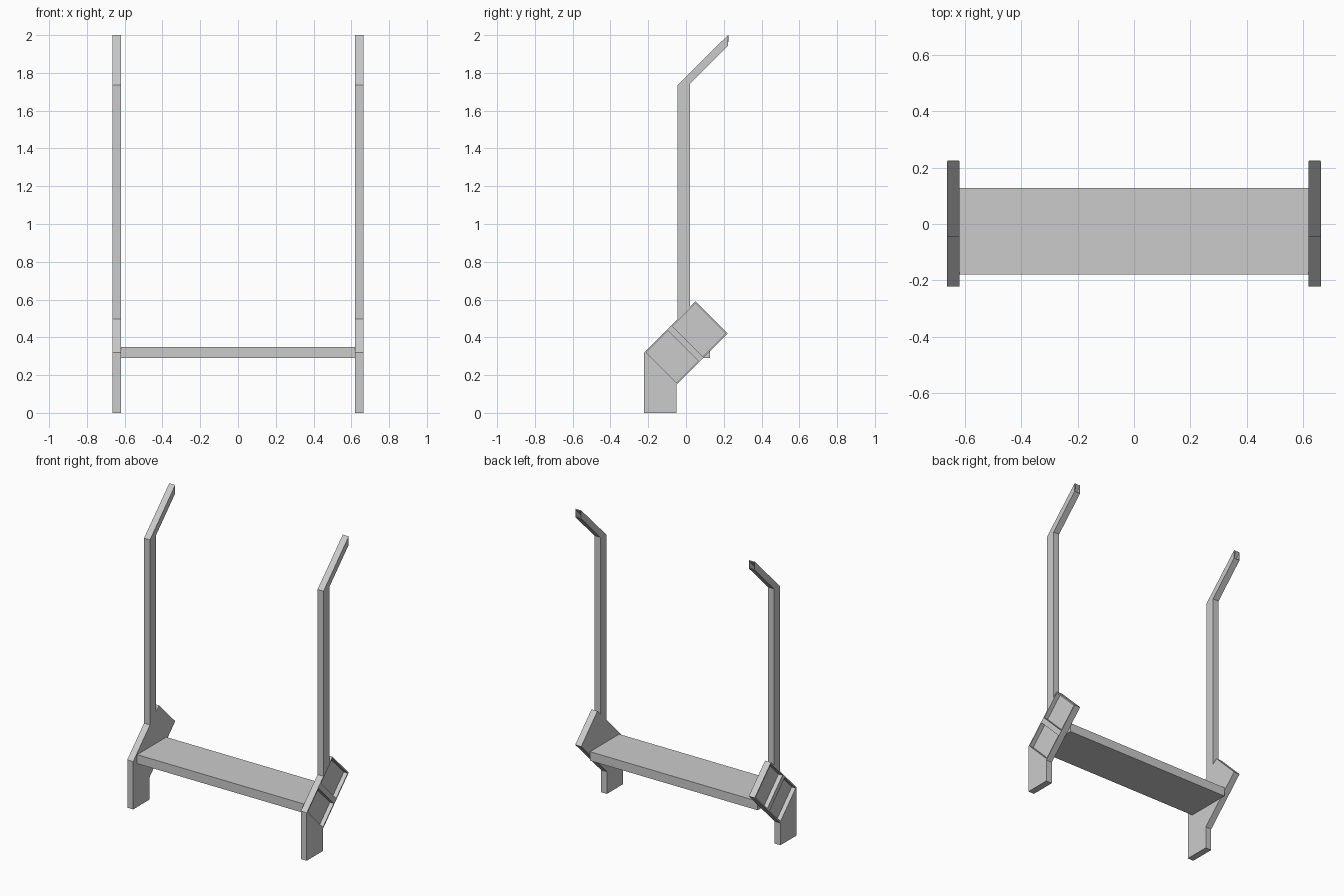
import bpy, bmesh
from mathutils import Vector

old = bpy.data.objects.get("Cube")
if old:
    bpy.data.objects.remove(old, do_unlink=True)

grey = bpy.data.materials.new("light grey")
grey.use_nodes = True
colour = (0.6, 0.6, 0.6, 1)
grey.diffuse_color = colour
grey.node_tree.nodes["Principled BSDF"].inputs["Base Color"].default_value = colour

INNER, OUTER = 0.62, 0.664


def finish(name, bm):
    bmesh.ops.recalc_face_normals(bm, faces=bm.faces)
    mesh = bpy.data.meshes.new(name)
    bm.to_mesh(mesh)
    bm.free()
    mesh.materials.append(grey)
    obj = bpy.data.objects.new(name, mesh)
    bpy.context.scene.collection.objects.link(obj)
    return obj


def add_prism(bm, profile, x0, x1):
    """Extrude a (y, z) outline from x0 to x1."""
    face = bm.faces.new([bm.verts.new((x0, y, z)) for y, z in profile])
    ext = bmesh.ops.extrude_face_region(bm, geom=[face])["geom"]
    verts = [v for v in ext if isinstance(v, bmesh.types.BMVert)]
    bmesh.ops.translate(bm, verts=verts, vec=(x1 - x0, 0, 0))


def prism(name, profile, x0, x1):
    bm = bmesh.new()
    add_prism(bm, profile, x0, x1)
    return finish(name, bm)


# Slanted bracket frame: u runs up and back, v runs down and back
CORNER = Vector((-0.222, 0.32))
U = Vector((1, 1)).normalized()
V = Vector((1, -1)).normalized()
LENGTH, WIDTH, RIM = 0.385, 0.243, 0.008


def slant(u0, u1, v0, v1):
    return [CORNER + U * u + V * v
            for u, v in ((u0, v0), (u1, v0), (u1, v1), (u0, v1))]


def bracket(name, side):
    bm = bmesh.new()
    floor = INNER + 0.015
    add_prism(bm, slant(0, LENGTH, 0, WIDTH), side * INNER, side * floor)
    # Rim walls and the rib that splits the pocket
    walls = [(0, LENGTH, 0, RIM), (0, LENGTH, WIDTH - RIM, WIDTH),
             (0, RIM, RIM, WIDTH - RIM),
             (LENGTH - RIM, LENGTH, RIM, WIDTH - RIM),
             (0.17, 0.205, RIM, WIDTH - RIM)]
    for wall in walls:
        add_prism(bm, slant(*wall), side * floor, side * OUTER)
    finish(name, bm)


def post(name, side):
    """Bent hollow tube, open at its upper end."""
    bm = bmesh.new()
    stations = [((-0.045, 0.497), (0.02, 0.562)),
                ((-0.045, 1.735), (0.02, 1.742)),
                ((0.222, 2.0), (0.222, 1.944))]
    rings = []
    for front, back in stations:
        rings.append([bm.verts.new((side * x, *p)) for x, p in
                      ((INNER, front), (OUTER, front), (OUTER, back), (INNER, back))])
    for low, high in zip(rings, rings[1:]):
        for i in range(4):
            j = (i + 1) % 4
            bm.faces.new((low[i], low[j], high[j], high[i]))
    bm.faces.new(rings[0])
    obj = finish(name, bm)
    shell = obj.modifiers.new("wall", "SOLIDIFY")
    shell.thickness = 0.007
    shell.offset = -1


# Side frames
for label, side in (("left", 1), ("right", -1)):
    prism(label + "_leg", [(-0.222, 0), (-0.05, 0), (-0.05, 0.148), (-0.222, 0.32)],
          side * INNER, side * OUTER)
    bracket(label + "_bracket", side)
    post(label + "_post", side)

# Shelf joining the two frames
prism("shelf", [(-0.18, 0.29), (0.128, 0.29), (0.128, 0.35), (-0.18, 0.35)], -INNER, INNER)
